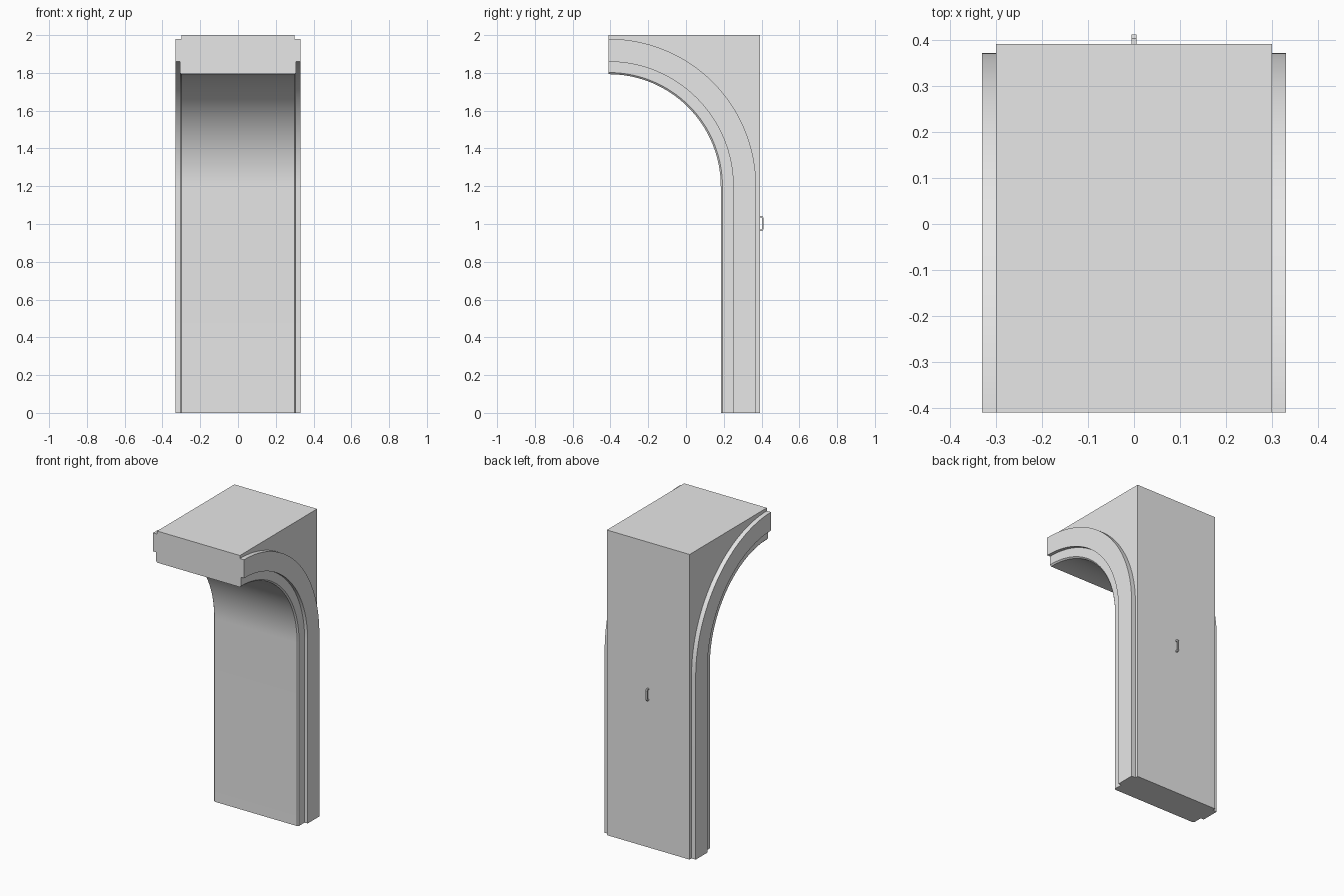
import bpy, bmesh, math

if "Cube" in bpy.data.objects:
    bpy.data.objects.remove(bpy.data.objects["Cube"])

stone = bpy.data.materials.new("light_grey")
stone.diffuse_color = (0.8, 0.8, 0.8, 1)
stone.use_nodes = True
stone.node_tree.nodes["Principled BSDF"].inputs["Base Color"].default_value = stone.diffuse_color

CY, CZ = -0.409, 1.2      # centre of the arch curve
BACK, TOP = 0.391, 2.0


def finish(bm, name):
    bmesh.ops.recalc_face_normals(bm, faces=bm.faces)
    mesh = bpy.data.meshes.new(name)
    bm.to_mesh(mesh)
    bm.free()
    ob = bpy.data.objects.new(name, mesh)
    bpy.context.collection.objects.link(ob)
    mesh.materials.append(stone)
    bpy.ops.object.select_all(action='DESELECT')
    ob.select_set(True)
    bpy.context.view_layer.objects.active = ob
    bpy.ops.object.shade_smooth_by_angle(angle=math.radians(20))
    return ob


# Half arch: stepped moulding section (radius, x), mirrored, swept up and over
half = [(0.78, 0.30), (0.78, 0.33), (0.659, 0.33),
        (0.659, 0.308), (0.602, 0.308), (0.593, 0.30)]
section = [(r, -x) for r, x in half] + half[::-1]
STEPS = 32
bm = bmesh.new()
rows = [[bm.verts.new((x, CY + r, 0)) for r, x in section]]
for i in range(STEPS + 1):
    a = math.pi / 2 * i / STEPS
    rows.append([bm.verts.new((x, CY + r * math.cos(a), CZ + r * math.sin(a)))
                 for r, x in section])
for lower, upper in zip(rows, rows[1:]):
    for j in range(len(section) - 1):
        bm.faces.new((lower[j], lower[j + 1], upper[j + 1], upper[j]))

# Square block behind the curve: flat back, flat top and side spandrels
corners = [[bm.verts.new((x, y, z)) for x in (-0.30, 0.30)]
           for y, z in ((BACK, 0), (BACK, TOP), (CY, TOP))]
foot, crown, front = corners
bm.faces.new((foot[0], foot[1], crown[1], crown[0]))
bm.faces.new((crown[0], crown[1], front[1], front[0]))
bm.faces.new(rows[0] + foot[::-1])
bm.faces.new(rows[-1] + front[::-1])
for side, col in ((0, 0), (1, -1)):
    bm.faces.new([row[col] for row in rows]
                 + [front[side], crown[side], foot[side]])
finish(bm, "half_arch_wall")

# Small bracket handle on the back: outer and inner outlines joined as a strip
bm = bmesh.new()
outer = [(0.0, 0.040), (0.012, 0.040), (0.020, 0.029)]
inner = [(0.0, 0.031), (0.009, 0.031), (0.012, 0.026)]
rings = []
for s, order in ((1, 1), (-1, -1)):
    for (yo, zo), (yi, zi) in list(zip(outer, inner))[::order]:
        rings.append([bm.verts.new((x, BACK + y, 1.003 + s * z))
                      for x, y, z in ((-0.005, yo, zo), (0.005, yo, zo),
                                      (0.005, yi, zi), (-0.005, yi, zi))])
for a, b in zip(rings, rings[1:]):
    for j in range(4):
        k = (j + 1) % 4
        bm.faces.new((a[j], a[k], b[k], b[j]))
bm.faces.new(rings[0])
bm.faces.new(rings[-1])
finish(bm, "back_handle")
